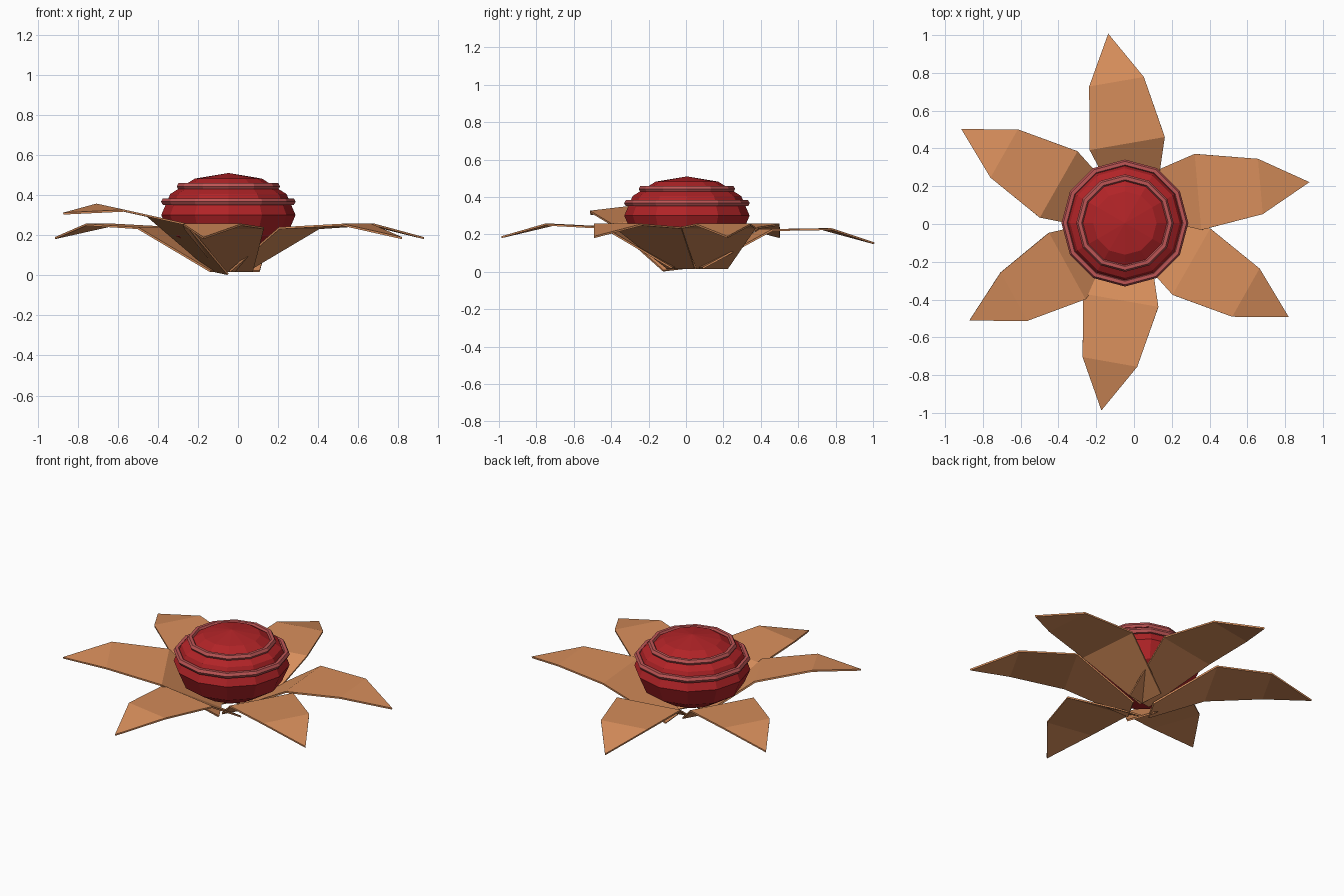
import bpy
import bmesh
from math import radians
from mathutils import Matrix, Vector

cube = bpy.data.objects.get("Cube")
if cube:
    bpy.data.objects.remove(cube, do_unlink=True)


def material(name, rgb):
    mat = bpy.data.materials.new(name)
    mat.use_nodes = True
    color = (*rgb, 1)
    mat.diffuse_color = color
    mat.node_tree.nodes["Principled BSDF"].inputs["Base Color"].default_value = color
    return mat


PETAL = material("petal_tan", (0.68, 0.27, 0.105))
RED = material("bulb_red", (0.44, 0.017, 0.02))
PINK = material("ring_pink", (0.51, 0.09, 0.09))

CENTER = Vector((-0.048, 0.005, 0.3))


def petal(name, x, y, angle, pitch=0, roll=0, base_z=0.02):
    """Folded leaf; x, y is the middle of its first fold."""
    # distance from base, height above base, half width
    rows = [(0, 0, 0.085), (0.35, 0.215, 0.202), (0.68, 0.232, 0.147)]
    bm = bmesh.new()
    pairs = [[bm.verts.new((u, side * w, h)) for side in (-1, 1)] for u, h, w in rows]
    for (a, b), (c, d) in zip(pairs, pairs[1:]):
        bm.faces.new((a, c, d, b))
    tip = bm.verts.new((0.94, 0, 0.165))
    bm.faces.new((pairs[-1][0], tip, pairs[-1][1]))
    turn = Matrix.Rotation(radians(angle), 4, "Z")
    base = Vector((x, y, base_z)) - turn @ Vector((0.35, 0, 0))
    tilt = Matrix.Rotation(radians(-pitch), 4, "Y") @ Matrix.Rotation(radians(roll), 4, "X")
    bm.transform(Matrix.Translation(base) @ turn @ tilt)
    mesh = bpy.data.meshes.new(name)
    bm.to_mesh(mesh)
    bm.free()
    mesh.materials.append(PETAL)
    obj = bpy.data.objects.new(name, mesh)
    bpy.context.collection.objects.link(obj)
    mod = obj.modifiers.new("thickness", "SOLIDIFY")
    mod.thickness = 0.01
    mod.offset = 0


# Petals around the bulb
petal("petal_back", -0.035, 0.42, 99.8, pitch=-2)
petal("petal_front", -0.07, -0.405, 260)
petal("petal_left", 0.34, 0.17, 5)
petal("petal_front_left", 0.305, -0.2, -29.6)
petal("petal_front_right", -0.395, -0.22, 209.6, pitch=8, roll=-6, base_z=0.014)
petal("petal_back_right", -0.4, 0.21, 150.4)

# Flattened faceted bulb
bpy.ops.mesh.primitive_uv_sphere_add(segments=12, ring_count=6, radius=1, location=CENTER)
bulb = bpy.context.object
bulb.name = "bulb"
bulb.scale = (0.335, 0.335, 0.21)
bulb.data.materials.append(RED)

# Raised rings on the bulb
for name, radius, z in (("lower_ring", 0.317, 0.367), ("upper_ring", 0.239, 0.443)):
    bpy.ops.mesh.primitive_torus_add(
        major_segments=12, minor_segments=6, major_radius=radius, minor_radius=0.019,
        location=(CENTER.x, CENTER.y, z))
    ring = bpy.context.object
    ring.name = name
    ring.data.materials.append(PINK)
